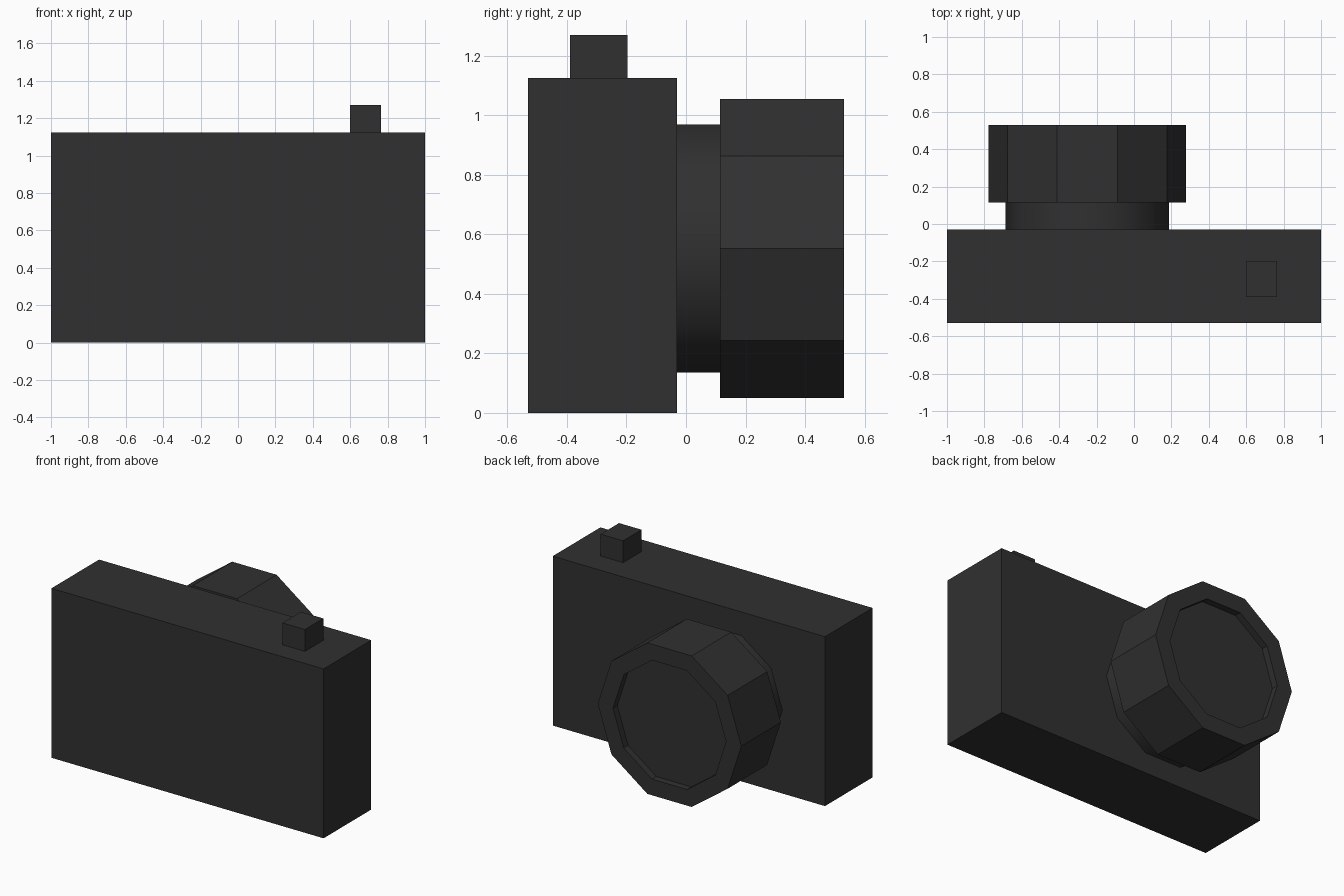
import bpy, bmesh, math
from mathutils import Vector

if "Cube" in bpy.data.objects:
    bpy.data.objects.remove(bpy.data.objects["Cube"])

SIDES = 10
LENS_X, LENS_Z = -0.25, 0.5525

black = bpy.data.materials.new("matte black")
black.diffuse_color = (0.03, 0.03, 0.03, 1)
black.use_nodes = True
black.node_tree.nodes["Principled BSDF"].inputs["Base Color"].default_value = black.diffuse_color


def finish(name, bm, smooth=False):
    bmesh.ops.recalc_face_normals(bm, faces=bm.faces)
    for f in bm.faces:
        f.smooth = smooth
    mesh = bpy.data.meshes.new(name)
    bm.to_mesh(mesh)
    bm.free()
    mesh.materials.append(black)
    obj = bpy.data.objects.new(name, mesh)
    bpy.context.collection.objects.link(obj)
    return obj


def box(name, lo, hi):
    lo, hi = Vector(lo), Vector(hi)
    bm = bmesh.new()
    bmesh.ops.create_cube(bm, size=1)
    bmesh.ops.scale(bm, vec=hi - lo, verts=bm.verts)
    bmesh.ops.translate(bm, vec=(lo + hi) / 2, verts=bm.verts)
    return finish(name, bm)


def lathe(name, profile, cap_start=False, cap_end=False, smooth=False):
    """Sweep (radius, y) points around the lens axis as a ten-sided solid."""
    bm = bmesh.new()
    rings = []
    for r, y in profile:
        angles = [math.tau * i / SIDES for i in range(SIDES)]
        rings.append([bm.verts.new((LENS_X + r * math.cos(a), y, LENS_Z + r * math.sin(a)))
                      for a in angles])
    for a, b in zip(rings, rings[1:]):
        for i in range(SIDES):
            j = (i + 1) % SIDES
            bm.faces.new((a[i], a[j], b[j], b[i]))
    if cap_start:
        bm.faces.new(rings[0])
    if cap_end:
        bm.faces.new(rings[-1])
    return finish(name, bm, smooth)


# Body and shutter button
box("camera_body", (-1, -0.53, 0), (1, -0.03, 1.125))
box("shutter_button", (0.60, -0.39, 1.125), (0.765, -0.197, 1.27))

# Narrow smooth collar between the body and the lens
lathe("lens_collar", [(0.4375, -0.03), (0.4375, 0.115)], smooth=True)

# Faceted lens barrel with a shallow recessed front
lathe("lens_barrel",
      [(0.4375, 0.115), (0.5275, 0.115), (0.5275, 0.53), (0.415, 0.53), (0.415, 0.485)],
      cap_start=True, cap_end=True)
